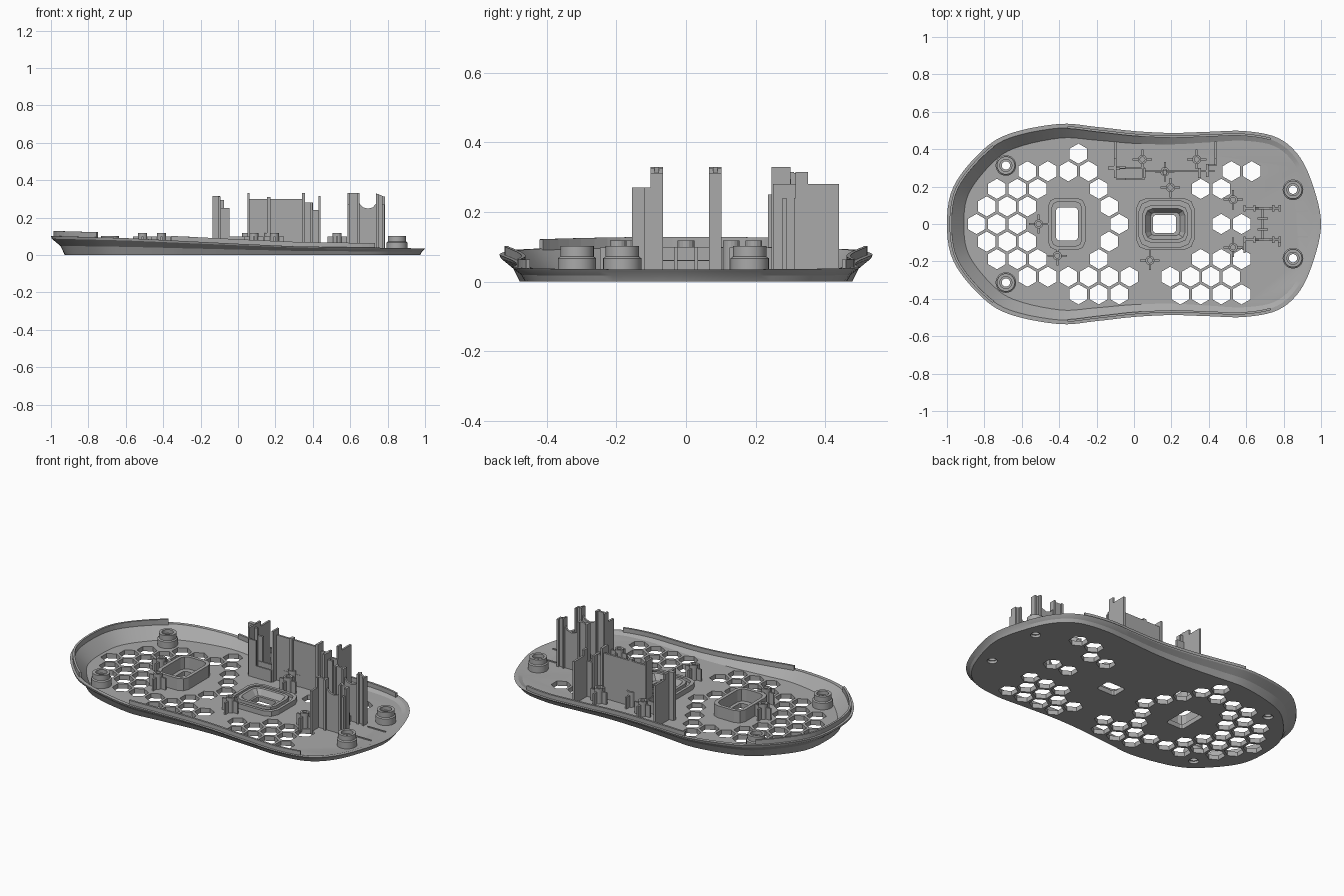
import bpy, bmesh, math
from mathutils import Vector

if "Cube" in bpy.data.objects:
    bpy.data.objects.remove(bpy.data.objects["Cube"], do_unlink=True)

GREY = bpy.data.materials.new("grey plastic")
GREY.use_nodes = True
COLOUR = (0.4, 0.4, 0.4, 1)
GREY.diffuse_color = COLOUR
GREY.node_tree.nodes["Principled BSDF"].inputs["Base Color"].default_value = COLOUR
FLOOR, BASE = 0.028, 0.015


def finish(name, bm):
    bmesh.ops.recalc_face_normals(bm, faces=bm.faces[:])
    mesh = bpy.data.meshes.new(name)
    bm.to_mesh(mesh)
    bm.free()
    mesh.materials.append(GREY)
    obj = bpy.data.objects.new(name, mesh)
    bpy.context.collection.objects.link(obj)
    return obj


def loft(bm, rings, closed=False):
    """Skin rings of points; cap the ends, or join last to first."""
    rows = [[bm.verts.new(p) for p in r] for r in rings]
    n = len(rows[0])
    pairs = list(zip(rows, rows[1:])) + ([(rows[-1], rows[0])] if closed else [])
    for a, b in pairs:
        for i in range(n):
            bm.faces.new((a[i], a[(i + 1) % n], b[(i + 1) % n], b[i]))
    if not closed:
        bm.faces.new(rows[0])
        bm.faces.new(rows[-1])


def circle(x, y, z, r, n=24, turn=0):
    return [(x + r * math.cos(turn + math.tau * i / n),
             y + r * math.sin(turn + math.tau * i / n), z) for i in range(n)]


def add_box(bm, x0, x1, y0, y1, z1, z0=BASE):
    loft(bm, [[(x0, y0, z), (x1, y0, z), (x1, y1, z), (x0, y1, z)] for z in (z0, z1)])


def boxes(name, items):
    bm = bmesh.new()
    for item in items:
        add_box(bm, *item)
    return finish(name, bm)


def chamfered(x, y, hx, hy, c, z):
    quarter = [(hx, hy - c), (hx - c * 0.3, hy - c * 0.3), (hx - c, hy)]
    pts = quarter + [(-a, b) for a, b in quarter[::-1]]
    pts += [(-a, -b) for a, b in pts]
    return [(x + a, y + b, z) for a, b in pts]


# Outline of the shell, smoothed through a few half-profile points
half = [(-1, 0), (-.965, .2), (-.82, .385), (-.665, .483), (-.4, .535), (-.2, .519), (0, .497),
        (.2, .487), (.4, .493), (.59, .497), (.77, .46), (.89, .353), (.965, .18), (1, 0)]
ctrl = [Vector(p) for p in half + [(x, -y) for x, y in half[-2:0:-1]]]
outline = []
for i in range(len(ctrl)):
    p0, p1, p2, p3 = (ctrl[(i + k) % len(ctrl)] for k in (-1, 0, 1, 2))
    for s in range(5):
        t = s / 5
        outline.append(0.5 * (2 * p1 + (p2 - p0) * t + (2 * p0 - 5 * p1 + 4 * p2 - p3) * t * t
                              + (3 * p1 - p0 - 3 * p2 + p3) * t ** 3))
N = len(outline)
inward = []
for i in range(N):
    d = (outline[(i + 1) % N] - outline[i - 1]).normalized()
    inward.append(Vector((d.y, -d.x)))


def rim_z(x):
    keys = [(-1.1, .104), (-.6, .09), (0, .06), (.3, .046), (1.1, .033)]
    for (a, za), (b, zb) in zip(keys, keys[1:]):
        if x <= b:
            return za + (zb - za) * (x - a) / (b - a)


def flare(x):
    return 0.05 - 0.024 * x


def edge(i, inset, z):
    p = outline[i % N] + inward[i % N] * inset
    return (p.x, p.y, z)


# Shell: flared wall around a flat floor
def ring(inset, z):
    return [edge(i, inset(outline[i].x), z(outline[i].x)) for i in range(N)]


bm = bmesh.new()
loft(bm, [ring(flare, lambda x: 0),
          ring(lambda x: flare(x) * .68, lambda x: rim_z(x) * .48),
          ring(lambda x: 0.004, lambda x: rim_z(x) * .86),
          ring(lambda x: 0, rim_z),
          ring(lambda x: 0.022, rim_z),
          ring(lambda x: flare(x) + .016, lambda x: FLOOR)])
shell = finish("base_shell", bm)

# Hole cutters: vent hexagons, sensor windows and screw holes
vents = {4: [5], 3: [2.5, 3.5, 4.5, 5.5, 12.5, 13.5], 2: [1, 2, 3, 6, 11, 12], 1: [.5, 1.5, 2.5, 6.5],
         0: [0, 1, 2, 7, 12, 13], -1: [.5, 1.5, 2.5, 6.5], -2: [1, 2, 3, 6, 11, 12, 13],
         -3: [2.5, 3.5, 4.5, 5.5, 6.5, 7.5, 9.5, 10.5, 11.5, 12.5], -4: [5, 6, 7, 10, 11, 12, 13]}
bosses = [(-.685, .313), (-.685, -.313), (.85, .183), (.85, -.183)]
bm = bmesh.new()
for row, cols in vents.items():
    for c in cols:
        loft(bm, [circle(-.842 + .109 * c, .094 * row, z, .054, 6, math.pi / 6) for z in (-.1, .2)])
for x, y in bosses:
    loft(bm, [circle(x, y, z, .028) for z in (-.1, .2)])
for x, y, hx, hy in [(-.358, 0, .058, .088), (.163, 0, .062, .048)]:
    loft(bm, [chamfered(x, y, hx, hy, .015, z) for z in (-.1, .2)])
cutter = finish("hole_cutter", bm)
cutter.hide_render = True
mod = shell.modifiers.new("holes", 'BOOLEAN')
mod.object, mod.operation, mod.solver = cutter, 'DIFFERENCE', 'EXACT'
bpy.context.view_layer.objects.active = shell
bpy.ops.object.modifier_apply(modifier=mod.name)
bpy.data.objects.remove(cutter, do_unlink=True)
shell.select_set(True)
bpy.ops.object.shade_smooth_by_angle(angle=math.radians(20))
shell.select_set(False)


# Raised tongue along parts of the rim
def lip(name, inside, rise):
    bm = bmesh.new()
    for i in range(N):
        if inside(outline[i]) and inside(outline[(i + 1) % N]):
            sections = []
            for k in (i, i + 1):
                z = rim_z(outline[k % N].x)
                sections.append([edge(k, .014, z - .006), edge(k, .026, z - .006),
                                 edge(k, .026, z + rise), edge(k, .014, z + rise)])
            loft(bm, sections)
    bmesh.ops.remove_doubles(bm, verts=bm.verts[:], dist=1e-5)
    finish(name, bm)


lip("rear_lip", lambda p: p.x < -.74, .027)
lip("left_lip", lambda p: -.36 < p.x < .76 and p.y > 0, .024)
lip("right_lip", lambda p: -.36 < p.x < .76 and p.y < 0, .024)

# Stepped screw bosses
for i, (x, y) in enumerate(bosses):
    bm = bmesh.new()
    loft(bm, [circle(x, y, z, r, 32) for r, z in
              [(.055, BASE), (.055, .067), (.048, .072), (.048, .102), (.032, .102),
               (.032, .08), (.022, .08), (.022, BASE)]], True)
    boss = finish(f"screw_boss_{i + 1}", bm)
    boss.select_set(True)
    bpy.context.view_layer.objects.active = boss
    bpy.ops.object.shade_smooth_by_angle(angle=math.radians(30))
    boss.select_set(False)


# Window frames
def frame(name, x, y, steps):
    bm = bmesh.new()
    loft(bm, [chamfered(x, y, hx, hy, c, z) for hx, hy, c, z in steps], True)
    finish(name, bm)


frame("rear_window_frame", -.36, 0, [(.1, .14, .045, BASE), (.1, .14, .045, .1),
                                     (.08, .12, .035, .1), (.08, .12, .035, BASE)])
frame("sensor_frame", .167, 0, [(.157, .14, .06, BASE), (.157, .14, .06, .058), (.14, .123, .055, .058),
                                (.14, .123, .055, .04), (.122, .1, .045, .04), (.122, .1, .045, .062),
                                (.105, .082, .035, .062), (.068, .055, .015, BASE)])

# Ribbed locating pegs
for i, (x, y) in enumerate([(.045, .345), (.335, .345), (.165, .28), (.195, .195), (.53, .13),
                            (.53, -.125), (.085, -.195), (-.41, -.17), (-.51, 0)]):
    bm = bmesh.new()
    loft(bm, [circle(x, y, z, r, 16) for r, z in
              [(.024, BASE), (.024, .118), (.013, .118), (.013, .05)]])
    for s in (-1, 1):
        a, b = sorted((s * .02, s * .052))
        add_box(bm, x + a, x + b, y - .005, y + .005, .098)
        add_box(bm, x - .005, x + .005, y + a, y + b, .098)
    finish(f"locating_peg_{i + 1}", bm)

# Notched wheel supports with end flanges and low ribs between
profile = [(.585, BASE), (.585, .33), (.65, .33), (.65, .275), (.668, .255), (.695, .247),
           (.722, .255), (.738, .275), (.738, .33), (.785, .31), (.785, BASE)]
for name, s in (("left_wheel_support", 1), ("right_wheel_support", -1)):
    bm = bmesh.new()
    loft(bm, [[(x, s * y, z) for x, z in profile] for y in (.078, .09)])
    for x, z in ((.585, .33), (.638, .33), (.738, .325), (.773, .312)):
        lo, hi = sorted((s * .066, s * .102))
        add_box(bm, x, x + .012, lo, hi, z)
    finish(name, bm)
boxes("wheel_support_brace", [(.585, .597, -.155, -.1, .27), (.77, .782, -.12, -.1, .27)])
boxes("wheel_ribs", [(.682, .694, -.08, .08, .06)]
      + [(.66, .716, y - .005, y + .005, .1) for y in (-.03, .03)])
boxes("front_channel", [(.81, .93, s * .068 - .003, s * .068 + .003, .034) for s in (-1, 1)])

# Board holder along the left side
boxes("holder_wall", [(.05, .355, .277, .289, .298), (.05, .062, .245, .3, .33), (.343, .357, .245, .3, .33),
                      (.155, .175, .262, .289, .31), (.355, .4, .277, .289, .28),
                      (.385, .43, .277, .289, .24), (.385, .397, .25, .32, .28)])
boxes("holder_rear_post", [(-.135, -.095, .288, .31, .315), (-.106, -.094, .245, .35, .312),
                           (-.106, -.094, .35, .44, .28), (-.094, -.075, .29, .302, .295),
                           (-.094, -.045, .298, .31, .25), (-.094, -.045, .235, .245, .25)])
boxes("holder_clip_tray", [(-.094, .055, .235, .245, .1), (-.094, .055, .295, .305, .1),
                           (.045, .055, .235, .305, .1)])
boxes("holder_front_post", [(.43, .442, .315, .35, .315), (.43, .442, .35, .44, .28),
                            (.395, .442, .31, .322, .24)])
